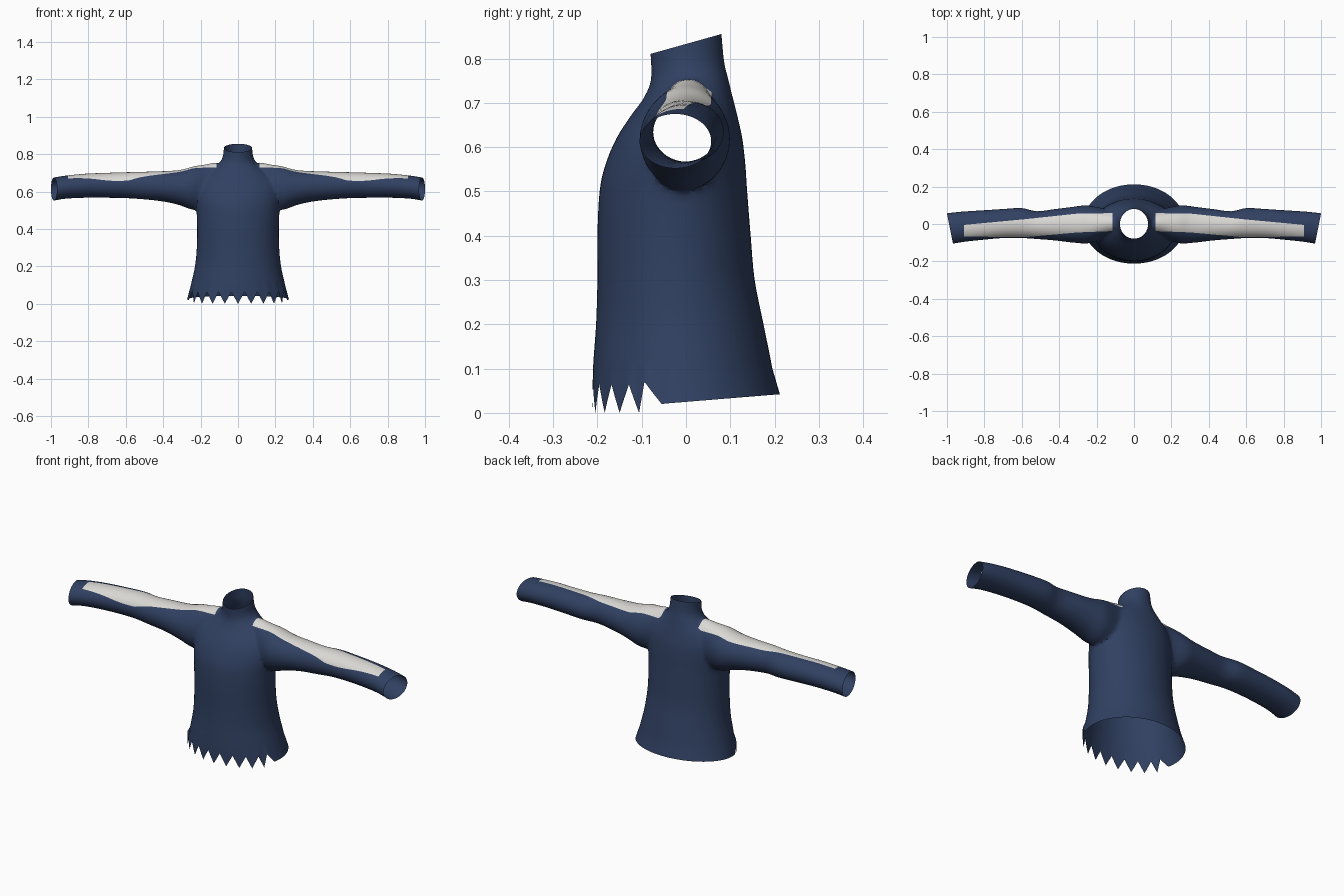
import bpy, bmesh, math
from mathutils import Vector

cube = bpy.data.objects.get("Cube")
if cube:
    bpy.data.objects.remove(cube)


def material(name, color):
    mat = bpy.data.materials.new(name)
    mat.use_nodes = True
    mat.diffuse_color = color
    mat.node_tree.nodes["Principled BSDF"].inputs["Base Color"].default_value = color
    return mat


navy = material("navy knit", (0.030, 0.052, 0.122, 1))
pale = material("pale stripe", (0.70, 0.69, 0.66, 1))


def spline(rows, steps):
    """Smoothly interpolate between the rows of a profile table."""
    result = []
    for i in range(len(rows) - 1):
        quad = [rows[max(i - 1, 0)], rows[i], rows[i + 1], rows[min(i + 2, len(rows) - 1)]]
        for s in range(steps):
            t = s / steps
            result.append([b + 0.5 * t * (c - a + t * (2 * a - 5 * b + 4 * c - d
                           + t * (3 * (b - c) + d - a))) for a, b, c, d in zip(*quad)])
    return result + [list(rows[-1])]


def loft(name, rings):
    """Closed solid through a list of equal rings of points."""
    bm = bmesh.new()
    loops = [[bm.verts.new(p) for p in ring] for ring in rings]
    n = len(loops[0])
    for lo, hi in zip(loops, loops[1:]):
        for i in range(n):
            j = (i + 1) % n
            bm.faces.new((lo[i], lo[j], hi[j], hi[i]))
    bm.faces.new(loops[0])
    bm.faces.new(loops[-1])
    bmesh.ops.recalc_face_normals(bm, faces=bm.faces)
    mesh = bpy.data.meshes.new(name)
    bm.to_mesh(mesh)
    bm.free()
    obj = bpy.data.objects.new(name, mesh)
    bpy.context.collection.objects.link(obj)
    return obj


def ramp(v, lo, hi):
    return min(max((v - lo) / (hi - lo), 0), 1)


# Body with collar: height, half width, front y, back y
body_rows = [
    (0, .272, -.212, .212), (.1, .252, -.21, .195), (.2, .23, -.203, .175),
    (.3, .22, -.2, .155), (.4, .218, -.2, .146), (.5, .222, -.195, .138),
    (.56, .228, -.182, .134), (.62, .225, -.157, .127), (.67, .2, -.125, .116),
    (.71, .155, -.096, .106), (.745, .108, -.082, .096), (.78, .083, -.078, .086),
    (.833, .075, -.08, .08)]
COLUMNS = 96
body_rings = []
for z, w, front, back in spline(body_rows, 4):
    if 0 < z < .085:
        continue
    ring = []
    for i in range(COLUMNS):
        a = math.tau * i / COLUMNS
        y = (front + back) / 2 - (back - front) / 2 * math.cos(a)
        ring.append((w * math.sin(a), y, z + .28 * y * ramp(z, .72, .833)))
    body_rings.append(ring)
sweater = loft("sweater", body_rings)

# Sleeves: x, top z, bottom z, front y, back y
sleeve_rows = [
    (.06, .74, .56, -.06, .06), (.12, .757, .53, -.06, .07),
    (.17, .745, .51, -.08, .085), (.24, .737, .5, -.105, .1),
    (.28, .722, .515, -.105, .1), (.34, .712, .535, -.098, .09),
    (.42, .708, .55, -.088, .08), (.52, .705, .56, -.08, .068),
    (.6, .703, .565, -.075, .085), (.7, .7, .567, -.075, .08),
    (.82, .695, .567, -.085, .072), (.92, .685, .562, -.095, .065),
    (.984, .675, .552, -.105, .057)]
for side, label in ((1, "left"), (-1, "right")):
    rings = []
    for x, top, bottom, front, back in spline(sleeve_rows, 3):
        ring = []
        for i in range(48):
            a = math.tau * i / 48
            dy = (back - front) / 2 * math.sin(a)
            z = (top + bottom) / 2 + (top - bottom) / 2 * math.cos(a)
            slant = .2 * dy * ramp(x, .75, .984)
            ring.append((side * (x + slant), (front + back) / 2 + dy, z))
        rings.append(ring)
    sleeve = loft(label + "_sleeve", rings)
    union = sweater.modifiers.new("join " + label, "BOOLEAN")
    union.operation = "UNION"
    union.solver = "EXACT"
    union.object = sleeve
    bpy.context.view_layer.update()
    joined = bpy.data.meshes.new_from_object(
        sweater.evaluated_get(bpy.context.evaluated_depsgraph_get()))
    sweater.modifiers.clear()
    sweater.data = joined
    bpy.data.objects.remove(sleeve)

mesh = sweater.data
mesh.name = "sweater"
mesh.materials.clear()
mesh.materials.append(navy)
mesh.materials.append(pale)
bm = bmesh.new()
bm.from_mesh(mesh)
bmesh.ops.remove_doubles(bm, verts=bm.verts, dist=.0003)
bm.normal_update()

# Open the collar, cuffs and hem
caps = []
for f in bm.faces:
    c = f.calc_center_median()
    if ((c.z > .8 and f.normal.z > .7) or c.z < .01
            or (abs(c.x) > .93 and abs(f.normal.x) > .8)):
        caps.append(f)
bmesh.ops.delete(bm, geom=caps, context="FACES")

# Soften the shoulder and armpit joins
blend = [v for v in bm.verts if .1 < abs(v.co.x) < .33 and v.co.z > .46]
for _ in range(6):
    bmesh.ops.smooth_vert(bm, verts=blend, factor=.5,
                          use_axis_x=True, use_axis_y=True, use_axis_z=True)

# Ragged front hem and straight back hem
for v in bm.verts:
    if v.co.z < .001:
        a = math.degrees(math.atan2(abs(v.co.x) / .272, -v.co.y / .212))
        if a < 61:
            v.co.z = .064 * (1 - abs(2 * ((a / 15) % 1) - 1))
        elif a < 75:
            v.co.z = .07 - .05 * ramp(a, 63.75, 75)
        else:
            v.co.z = .02 + .022 * ramp(v.co.y, -.06, .21)

# Stripe along each sleeve: x, front y, back y
stripe = [(.115, -.038, .058), (.3, -.045, .056), (.58, -.07, .026), (.91, -.067, -.005)]


def cut(faces, point, normal):
    edges = {e for f in faces for e in f.edges}
    verts = {v for f in faces for v in f.verts}
    bmesh.ops.bisect_plane(bm, geom=list(verts) + list(edges) + list(faces),
                           dist=1e-5, plane_co=point, plane_no=normal)


def top_faces(side, lo, hi):
    bm.normal_update()
    found = []
    for f in bm.faces:
        c = f.calc_center_median()
        if lo < side * c.x < hi and c.z > .6 and f.normal.z > .1:
            found.append(f)
    return found


for side in (1, -1):
    for x, _, _ in stripe:
        cut(top_faces(side, .05, .97), (side * x, 0, 0), (1, 0, 0))
    for (x0, f0, b0), (x1, f1, b1) in zip(stripe, stripe[1:]):
        for y0, y1 in ((f0, f1), (b0, b1)):
            along = Vector((side * (x1 - x0), y1 - y0, 0))
            cut(top_faces(side, x0, x1), (side * x0, y0, 0), along.cross((0, 0, 1)).normalized())
        for f in top_faces(side, x0, x1):
            c = f.calc_center_median()
            t = ramp(side * c.x, x0, x1)
            if f0 + t * (f1 - f0) < c.y < b0 + t * (b1 - b0):
                f.material_index = 1

bm.to_mesh(mesh)
bm.free()

bpy.ops.object.select_all(action="DESELECT")
sweater.select_set(True)
bpy.context.view_layer.objects.active = sweater
bpy.ops.object.shade_smooth_by_angle(angle=math.radians(50))
